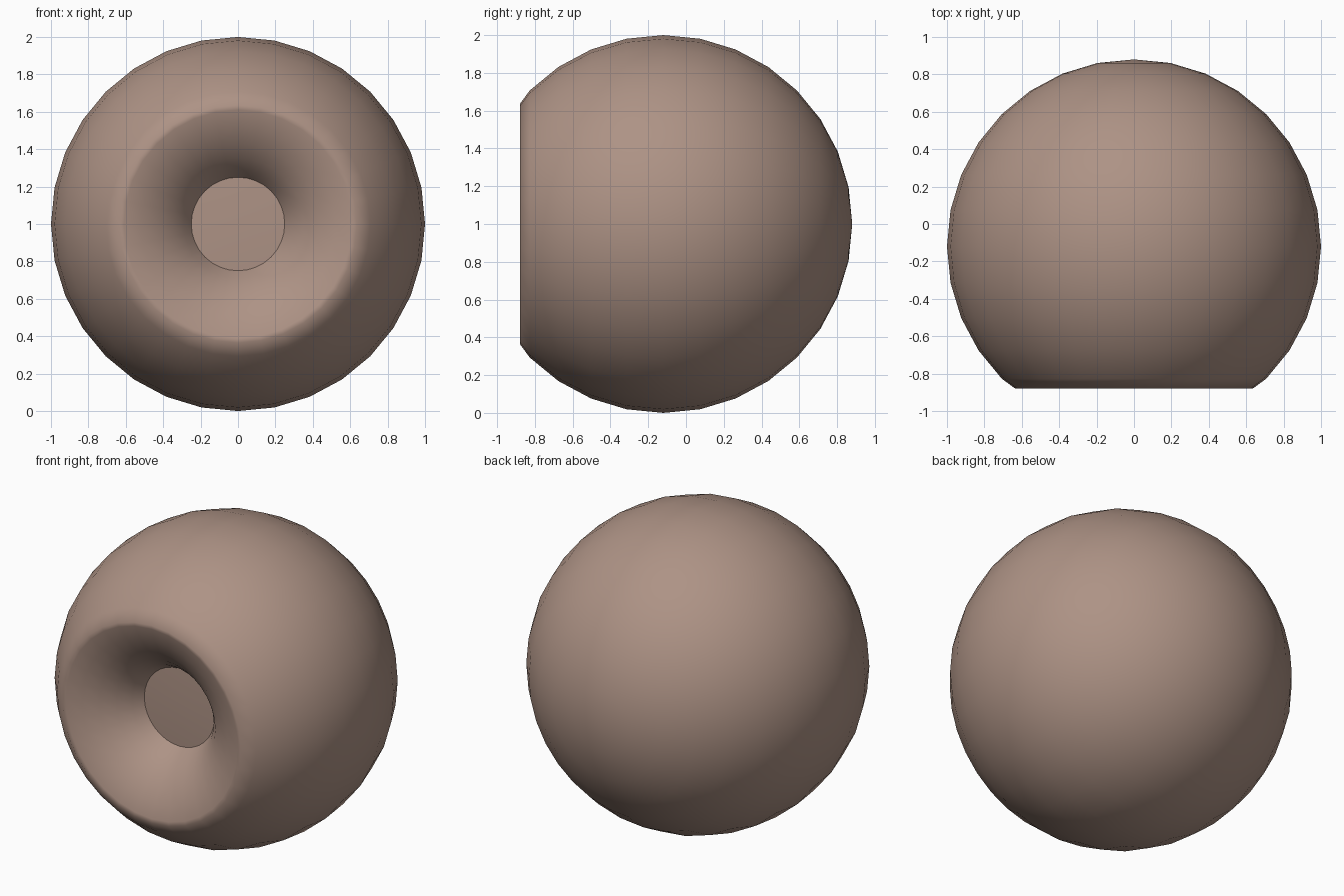
import bpy, bmesh, math

if "Cube" in bpy.data.objects:
    bpy.data.objects.remove(bpy.data.objects["Cube"])

CY, CZ, SEG = -0.12, 1.0, 32

clay = bpy.data.materials.new("dusty_brown")
clay.diffuse_color = (0.42, 0.29, 0.235, 1)
clay.use_nodes = True
clay.node_tree.nodes["Principled BSDF"].inputs["Base Color"].default_value = clay.diffuse_color


def lathe(name, profile, sharp_angle):
    """Spin (radius, y) points around the front-to-back axis."""
    bm = bmesh.new()
    rings = []
    for r, y in profile:
        if r < 1e-6:
            rings.append([bm.verts.new((0, y, CZ))])
        else:
            rings.append([bm.verts.new((r * math.cos(2 * math.pi * i / SEG), y,
                                        CZ + r * math.sin(2 * math.pi * i / SEG)))
                          for i in range(SEG)])
    for a, b in zip(rings, rings[1:]):
        for i in range(SEG):
            j = (i + 1) % SEG
            face = [a[i % len(a)], a[j % len(a)], b[j % len(b)], b[i % len(b)]]
            bm.faces.new(list(dict.fromkeys(face)))
    bmesh.ops.recalc_face_normals(bm, faces=bm.faces)
    me = bpy.data.meshes.new(name)
    bm.to_mesh(me)
    bm.free()
    me.materials.append(clay)
    ob = bpy.data.objects.new(name, me)
    bpy.context.collection.objects.link(ob)
    bpy.ops.object.select_all(action='DESELECT')
    ob.select_set(True)
    bpy.context.view_layer.objects.active = ob
    bpy.ops.object.shade_smooth_by_angle(angle=math.radians(sharp_angle))
    return ob


# Ball from the back pole to the rim, then the funnel and its flat floor
ball = [(math.sin(math.pi * k / 16), CY + math.cos(math.pi * k / 16)) for k in range(13)]
ball[0] = (0, CY + 1)
funnel = [(0.635, -0.88), (0.61, -0.876), (0.52, -0.845), (0.43, -0.795),
          (0.35, -0.73), (0.29, -0.66), (0.25, -0.595)]
floor = [(0.12, -0.60), (0, -0.60)]
lathe("dimpled_ball", ball + funnel + floor, 50)
